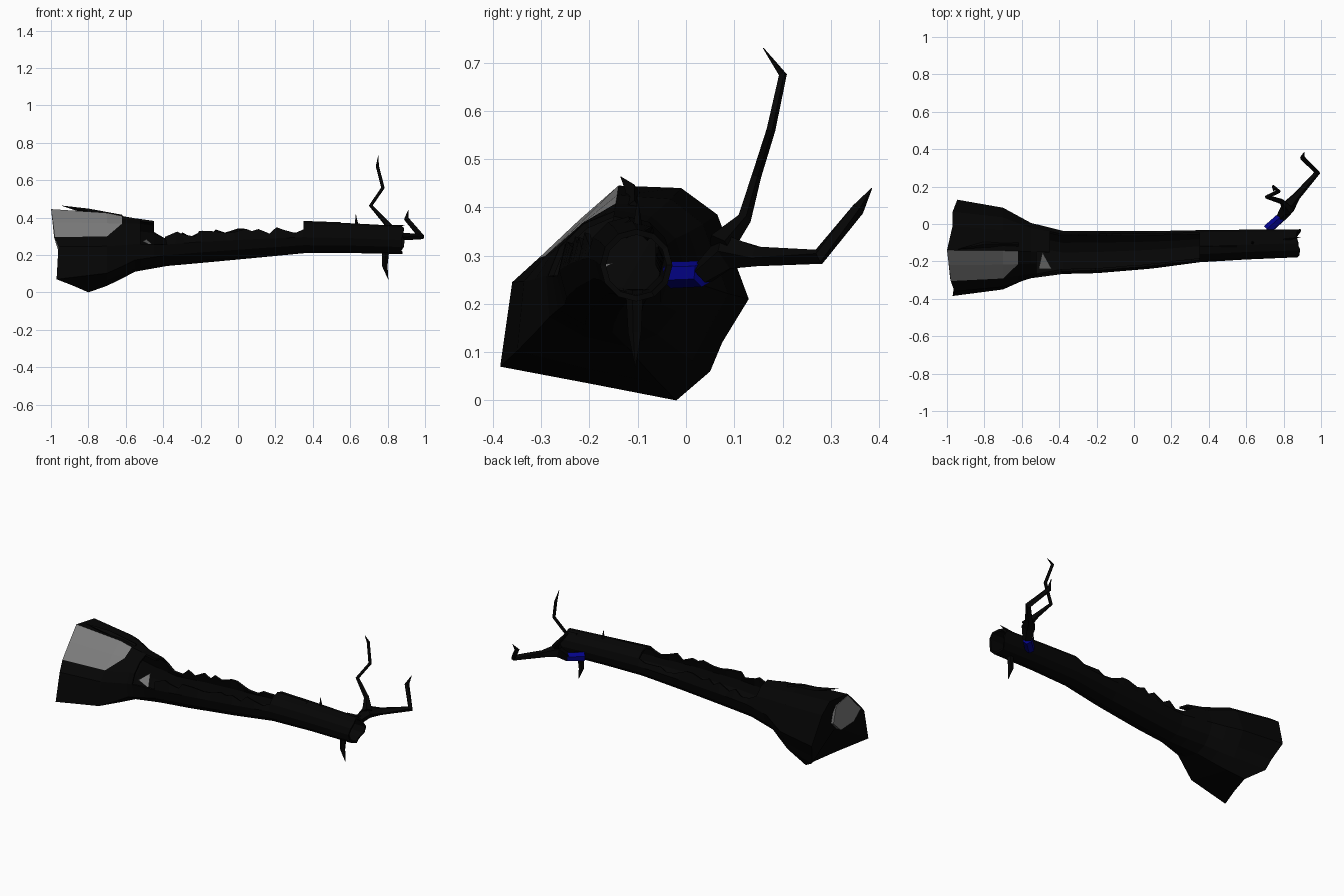
import bpy, bmesh, math, random
from mathutils import Vector

random.seed(4)
cube = bpy.data.objects.get("Cube")
if cube:
    bpy.data.objects.remove(cube)


def material(name, rgb):
    m = bpy.data.materials.new(name)
    m.use_nodes = True
    m.diffuse_color = (*rgb, 1)
    bsdf = m.node_tree.nodes["Principled BSDF"]
    bsdf.inputs["Base Color"].default_value = (*rgb, 1)
    bsdf.inputs["Roughness"].default_value = 0.9
    return m


BARK = material("black bark", (0.0015, 0.0015, 0.0015))
WOOD = material("grey bare wood", (0.2, 0.2, 0.2))
BLUE = material("dark blue", (0.001, 0.001, 0.25))


def finish(bm, name, *mats):
    me = bpy.data.meshes.new(name)
    bm.to_mesh(me)
    bm.free()
    for m in mats:
        me.materials.append(m)
    ob = bpy.data.objects.new(name, me)
    bpy.context.collection.objects.link(ob)
    return ob


# Flared root outline (y, z), blended along the trunk into a circle
ROOT = [(.13, .21), (.065, .385), (-.01, .44), (-.14, .445), (-.22, .375), (-.305, .295),
        (-.36, .245), (-.385, .07), (-.2, .035), (-.02, 0), (.05, .06), (.075, .12)]
N = len(ROOT)
# x, root amount, centre y, centre z, radius
KEYS = [(-.97, 1, -.15, .25, .12), (-.72, .8, -.15, .25, .12), (-.55, .22, -.15, .262, .12),
        (-.38, 0, -.152, .256, .115), (-.2, 0, -.15, .27, .113), (.1, 0, -.138, .285, .1),
        (.4, 0, -.115, .297, .083), (.88, 0, -.103, .28, .075)]


def ring(x):
    for a, b in zip(KEYS, KEYS[1:]):
        if x <= b[0] + 1e-6:
            break
    f = (x - a[0]) / (b[0] - a[0])
    t, cy, cz, r = (p + (q - p) * f for p, q in zip(a[1:], b[1:]))
    pts = []
    for i, (y, z) in enumerate(ROOT):
        ang = i * math.tau / N
        pts.append(Vector((x, y * t + (cy + r * math.cos(ang)) * (1 - t),
                           z * t + (cz + r * math.sin(ang)) * (1 - t))))
    return pts


# Hollow trunk with a torn, jagged opening on top
xs = [-.97, -.7, -.62, -.55, -.52, -.45, -.38]
xs += [-.38 + .0457 * k for k in range(1, 17)] + [.6, .88]
START, END = -.45, .352
SHIFT = {0: .025, 3: -.03, 4: -.02, 5: -.01, 6: .01, 8: .09, 9: .17, 10: .08, 11: .06}
bm = bmesh.new()
rows = []
for x in xs:
    pts = ring(x)
    if x == xs[0]:
        for i, d in SHIFT.items():
            pts[i].x += d
    if START < x < END - .02:
        for i in (1, 5):
            pts[i].z += random.uniform(-.035, .012)
            pts[i].x += random.uniform(-.015, .015)
    if x == xs[-1]:
        for p in pts:
            p.x += random.uniform(-.012, .014)
    rows.append([bm.verts.new(p) for p in pts])
for k, (a, b) in enumerate(zip(rows, rows[1:])):
    mid = (xs[k] + xs[k + 1]) / 2
    for i in range(N):
        j = (i + 1) % N
        torn = START < mid < END and 1 <= i <= 4
        hole = -.52 < mid < -.38 and 3 <= i <= 5
        if torn or hole:
            continue
        bare = mid < -.62 and i in (3, 4)
        if bare and mid > -.7 and i == 4:
            # slanted lower corner of the bare patch
            bm.faces.new((a[i], a[j], b[i])).material_index = 1
            bm.faces.new((a[j], b[j], b[i]))
        else:
            bm.faces.new((a[i], a[j], b[j], b[i])).material_index = int(bare)
hub = bm.verts.new((-.93, -.13, .23))
for i in range(N):
    bm.faces.new((rows[0][(i + 1) % N], rows[0][i], hub))
bmesh.ops.delete(bm, geom=[v for v in bm.verts if not v.link_faces], context='VERTS')
trunk = finish(bm, "hollow_trunk", BARK, WOOD)
solid = trunk.modifiers.new("bark thickness", 'SOLIDIFY')
solid.thickness = .012
solid.offset = -1
solid.material_offset = -1

# Bare wood showing at the root end
bm = bmesh.new()
end = [(-.998, -.145, .432), (-.983, -.295, .292), (-.96, -.26, .22),
       (-.955, -.14, .21), (-.96, -.06, .28), (-.972, -.07, .39)]
front = [bm.verts.new(p) for p in end]
back = [bm.verts.new((-.925, y, z)) for _, y, z in end]
bm.faces.new(front)
for i in range(len(end)):
    j = (i + 1) % len(end)
    bm.faces.new((front[j], front[i], back[i], back[j]))
bmesh.ops.recalc_face_normals(bm, faces=bm.faces)
finish(bm, "bare_wood_end", WOOD)

# Splinter of bare wood inside the torn hole
bm = bmesh.new()
bm.faces.new([bm.verts.new(p) for p in
              ((-.49, -.15, .285), (-.51, -.24, .272), (-.44, -.24, .24))])
finish(bm, "bare_wood_splinter", WOOD)


def branch(name, mat, points, sides=5):
    """Tapered twig through (x, y, z, radius) points."""
    bm = bmesh.new()
    pos = [Vector(p[:3]) for p in points]
    loops = []
    for k, p in enumerate(pos):
        d = pos[min(k + 1, len(pos) - 1)] - pos[max(k - 1, 0)]
        side = d.cross(Vector((.3, -.9, .1))).normalized()
        up = d.normalized().cross(side)
        r = points[k][3]
        loops.append([bm.verts.new(p + r * (side * math.cos(a) + up * math.sin(a)))
                      for a in (math.tau * i / sides for i in range(sides))])
    for a, b in zip(loops, loops[1:]):
        for i in range(sides):
            j = (i + 1) % sides
            bm.faces.new((a[i], a[j], b[j], b[i]))
    bm.faces.new(loops[0][::-1])
    bm.faces.new(loops[-1])
    bmesh.ops.recalc_face_normals(bm, faces=bm.faces)
    return finish(bm, name, mat)


# Branches and thorns
branch("branch_base", BLUE, [(.712, -.03, .26, .028), (.785, .035, .262, .027)], 6)
branch("long_branch", BARK, [(.785, .035, .262, .026), (.82, .09, .31, .04),
                             (.87, .15, .30, .022), (.98, .275, .297, .017),
                             (.9, .355, .395, .014), (.91, .385, .44, .001)])
branch("upright_branch", BARK, [(.83, .07, .32, .03), (.79, .12, .375, .015),
                                (.71, .145, .465, .011), (.775, .175, .56, .01),
                                (.745, .2, .675, .009), (.75, .16, .73, .001)])
branch("lower_thorn", BARK, [(.79, -.105, .23, .02), (.785, -.105, .14, .015),
                             (.803, -.105, .07, .001)])
branch("upper_thorn", BARK, [(.635, -.1, .35, .012), (.63, -.1, .415, .001)], 4)
branch("root_sliver", BARK, [(-.62, -.11, .395, .02), (-.8, -.11, .432, .016),
                             (-.94, -.135, .463, .001)], 4)
branch("front_sliver", BARK, [(.55, -.12, .355, .02), (.35, -.12, .376, .006)], 4)
branch("tip_sliver", BARK, [(.8, -.08, .345, .015), (.89, -.07, .36, .001)], 4)
